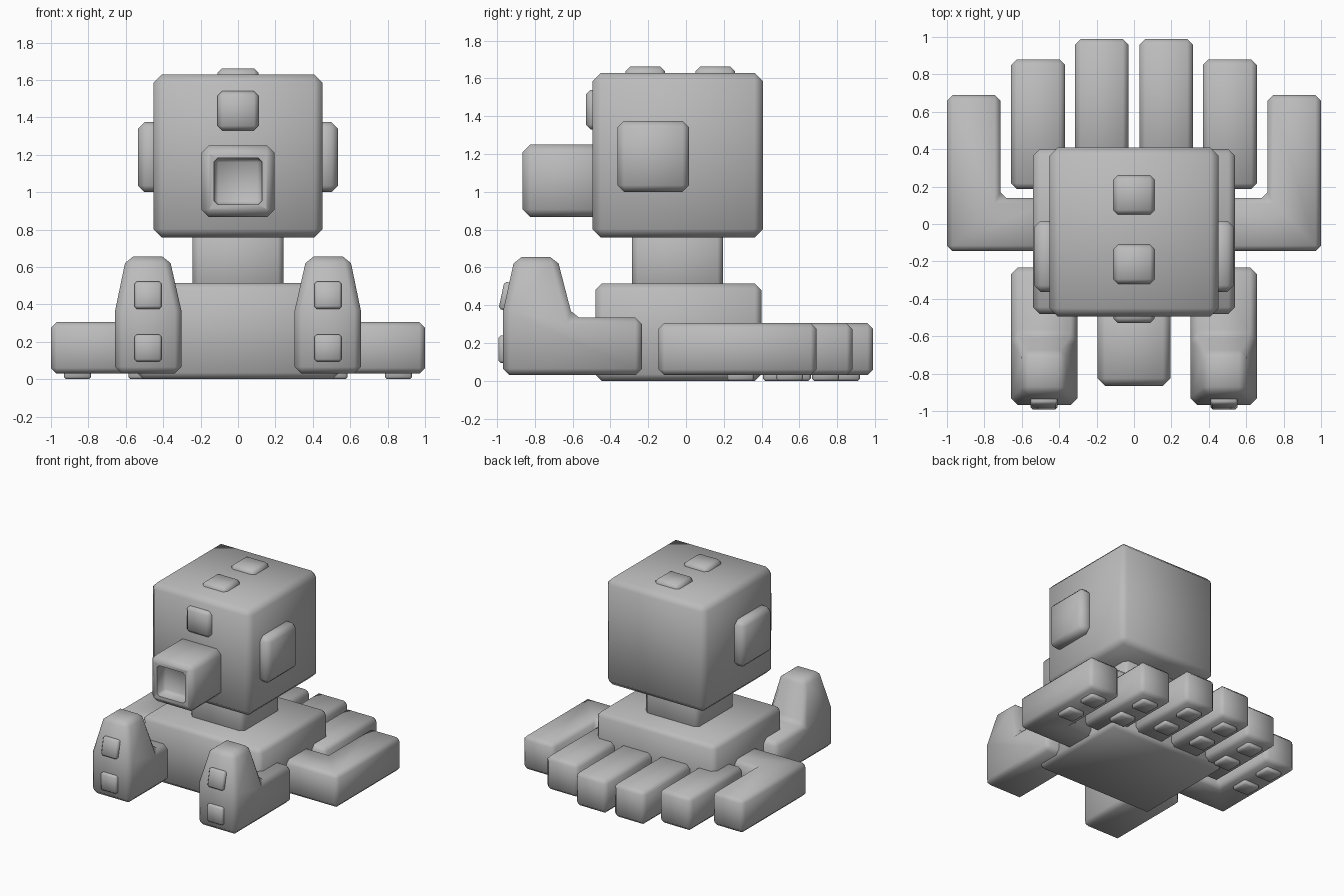
import bpy, bmesh, math
from mathutils import Matrix, Vector

if "Cube" in bpy.data.objects:
    bpy.data.objects.remove(bpy.data.objects["Cube"])

grey = bpy.data.materials.new("plain grey")
grey.diffuse_color = (0.5, 0.5, 0.5, 1)
grey.use_nodes = True
grey.node_tree.nodes["Principled BSDF"].inputs["Base Color"].default_value = grey.diffuse_color


def bevel(bm, width):
    """Single chamfer on every edge sharper than 30 degrees."""
    bmesh.ops.recalc_face_normals(bm, faces=bm.faces)
    edges = [e for e in bm.edges if e.calc_face_angle(0) > math.radians(30)]
    bmesh.ops.bevel(bm, geom=edges, offset=width, segments=1, affect='EDGES')


def finish(bm, name, mirror=False):
    bmesh.ops.recalc_face_normals(bm, faces=bm.faces)
    me = bpy.data.meshes.new(name)
    bm.to_mesh(me)
    bm.free()
    me.materials.append(grey)
    ob = bpy.data.objects.new(name, me)
    bpy.context.collection.objects.link(ob)
    if mirror:
        ob.modifiers.new("mirror", 'MIRROR').use_mirror_merge = False
    bpy.ops.object.select_all(action='DESELECT')
    ob.select_set(True)
    bpy.context.view_layer.objects.active = ob
    bpy.ops.object.shade_smooth_by_angle(angle=math.radians(50))
    return ob


def box_mesh(x, y, z, width, tilt=0):
    """Chamfered box from three (min, max) ranges, tilted about x."""
    bm = bmesh.new()
    bmesh.ops.create_cube(bm, size=1)
    size = Vector([r[1] - r[0] for r in (x, y, z)])
    mid = Vector([(r[1] + r[0]) / 2 for r in (x, y, z)])
    bmesh.ops.scale(bm, vec=size, verts=bm.verts)
    bevel(bm, width)
    bmesh.ops.transform(bm, verts=bm.verts,
                        matrix=Matrix.Translation(mid) @ Matrix.Rotation(tilt, 4, 'X'))
    return bm


def box(name, x, y, z, width, mirror=False, tilt=0):
    return finish(box_mesh(x, y, z, width, tilt), name, mirror)


# Body, neck, head
box("body", (-0.54, 0.54), (-0.48, 0.40), (0.0, 0.515), 0.035)
box("neck", (-0.243, 0.243), (-0.285, 0.197), (0.42, 0.85), 0.03)
box("head", (-0.453, 0.453), (-0.495, 0.408), (0.758, 1.63), 0.045)

# Ears and head buttons
box("ear", (0.40, 0.535), (-0.363, 0.017), (1.0, 1.375), 0.035, mirror=True)
box("forehead_button", (-0.11, 0.11), (-0.53, -0.42), (1.33, 1.54), 0.025)
for y in (-0.215, 0.155):
    box("crown_button", (-0.11, 0.11), (y - 0.105, y + 0.105), (1.55, 1.662), 0.025)

# Snout with a recessed opening
bm = box_mesh((-0.195, 0.195), (-0.865, -0.40), (0.867, 1.25), 0.04)
bm.normal_update()
front = min(bm.faces, key=lambda f: f.calc_center_median().y)
bmesh.ops.inset_region(bm, faces=[front], thickness=0.038)
rim = list(front.edges)
mid = front.calc_center_median()
cap = bmesh.ops.extrude_discrete_faces(bm, faces=[front])["faces"][0]
for v in cap.verts:
    v.co.x = mid.x + (v.co.x - mid.x) * 0.97
    v.co.z = mid.z + (v.co.z - mid.z) * 0.97
    v.co.y += 0.09
corners = [e for e in bm.edges if e in set(cap.edges)
           or (any(v in cap.verts for v in e.verts) and abs(e.verts[0].co.y - e.verts[1].co.y) > 0.05)]
bmesh.ops.bevel(bm, geom=corners, offset=0.02, segments=1, affect='EDGES')
finish(bm, "snout")

# Front paws: low block with a tapered upright toe
side = [(-0.968, 0.03), (-0.232, 0.03), (-0.232, 0.335), (-0.60, 0.335),
        (-0.968, 0.37), (-0.683, 0.655), (-0.905, 0.655)]
bm = bmesh.new()
inner, outer = [], []
for y, z in side:
    x0, x1 = (0.368, 0.597) if z > 0.6 else (0.303, 0.657)
    inner.append(bm.verts.new((x0, y, z)))
    outer.append(bm.verts.new((x1, y, z)))
for ring in (inner, outer):
    bm.faces.new([ring[i] for i in (0, 1, 2, 3, 4)])
    bm.faces.new([ring[i] for i in (4, 3, 5, 6)])
outline = [0, 1, 2, 3, 5, 6, 4]
for a, b in zip(outline, outline[1:] + outline[:1]):
    bm.faces.new((inner[a], inner[b], outer[b], outer[a]))
bevel(bm, 0.035)
finish(bm, "front_paw", mirror=True)
box("lower_paw_pad", (0.409, 0.553), (-0.992, -0.93), (0.095, 0.24), 0.012, mirror=True)
box("upper_paw_pad", (0.409, 0.553), (-0.977, -0.915), (0.373, 0.521), 0.012,
    mirror=True, tilt=-0.208)

# Bent outer legs
bm = bmesh.new()
plan = [(0.46, -0.145), (1.0, -0.145), (1.0, 0.69), (0.715, 0.69), (0.715, 0.14), (0.46, 0.14)]
base = bm.faces.new([bm.verts.new((x, y, 0.03)) for x, y in plan])
top = bmesh.ops.extrude_face_region(bm, geom=[base])["geom"]
bmesh.ops.translate(bm, vec=(0, 0, 0.275), verts=[v for v in top if isinstance(v, bmesh.types.BMVert)])
if not base.is_valid or len(bm.faces) < 8:
    bmesh.ops.holes_fill(bm, edges=bm.edges, sides=0)
bevel(bm, 0.03)
finish(bm, "outer_leg", mirror=True)

# Straight rear legs
box("middle_leg", (0.368, 0.657), (0.187, 0.88), (0.03, 0.305), 0.03, mirror=True)
box("inner_leg", (0.03, 0.315), (0.25, 0.99), (0.03, 0.305), 0.03, mirror=True)

# Two pads under every rear leg
for x, tip in ((0.858, 0.69), (0.513, 0.88), (0.173, 0.99)):
    for back in (0.07, 0.33):
        box("sole_pad", (x - 0.073, x + 0.073), (tip - back - 0.143, tip - back),
            (0.0, 0.07), 0.012, mirror=True)
